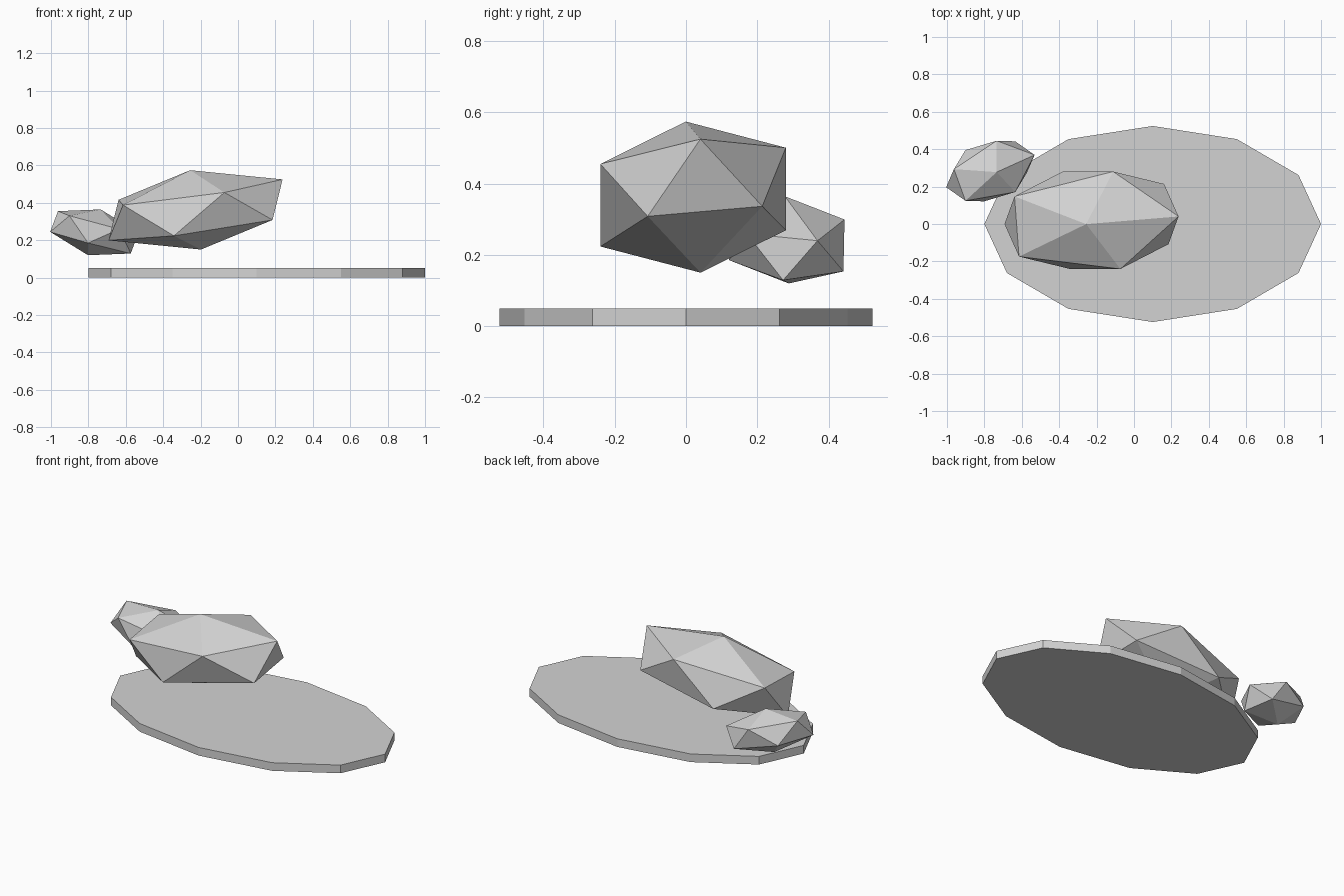
import bpy

default_cube = bpy.data.objects.get("Cube")
if default_cube:
    bpy.data.objects.remove(default_cube, do_unlink=True)

# Single pale stone colour
stone = bpy.data.materials.new("pale_grey_stone")
stone.use_nodes = True
grey = (0.65, 0.65, 0.65, 1.0)
stone.diffuse_color = grey
stone.node_tree.nodes["Principled BSDF"].inputs["Base Color"].default_value = grey


def finish(name, scale):
    """Name, scale and colour the primitive just added."""
    obj = bpy.context.object
    obj.name = obj.data.name = name
    obj.scale = scale
    obj.data.materials.append(stone)
    return obj


def add_rock(name, location, rotation, scale):
    """Faceted rock: a stretched, tilted icosahedron."""
    bpy.ops.mesh.primitive_ico_sphere_add(
        subdivisions=1, radius=1, location=location, rotation=rotation)
    return finish(name, scale)


# Flat oval base slab with twelve sides
bpy.ops.mesh.primitive_cylinder_add(
    vertices=12, radius=1, depth=1, location=(0.1, 0, 0.025))
finish("base_slab", (0.9, 0.524, 0.05))

# Floating rocks
add_rock("large_rock", (-0.227, 0.02, 0.362), (0.088, -0.141, 0.062),
         (0.541, 0.308, 0.215))
add_rock("small_rock", (-0.768, 0.283, 0.242), (0.14, 0.235, 0.381),
         (0.274, 0.173, 0.127))
